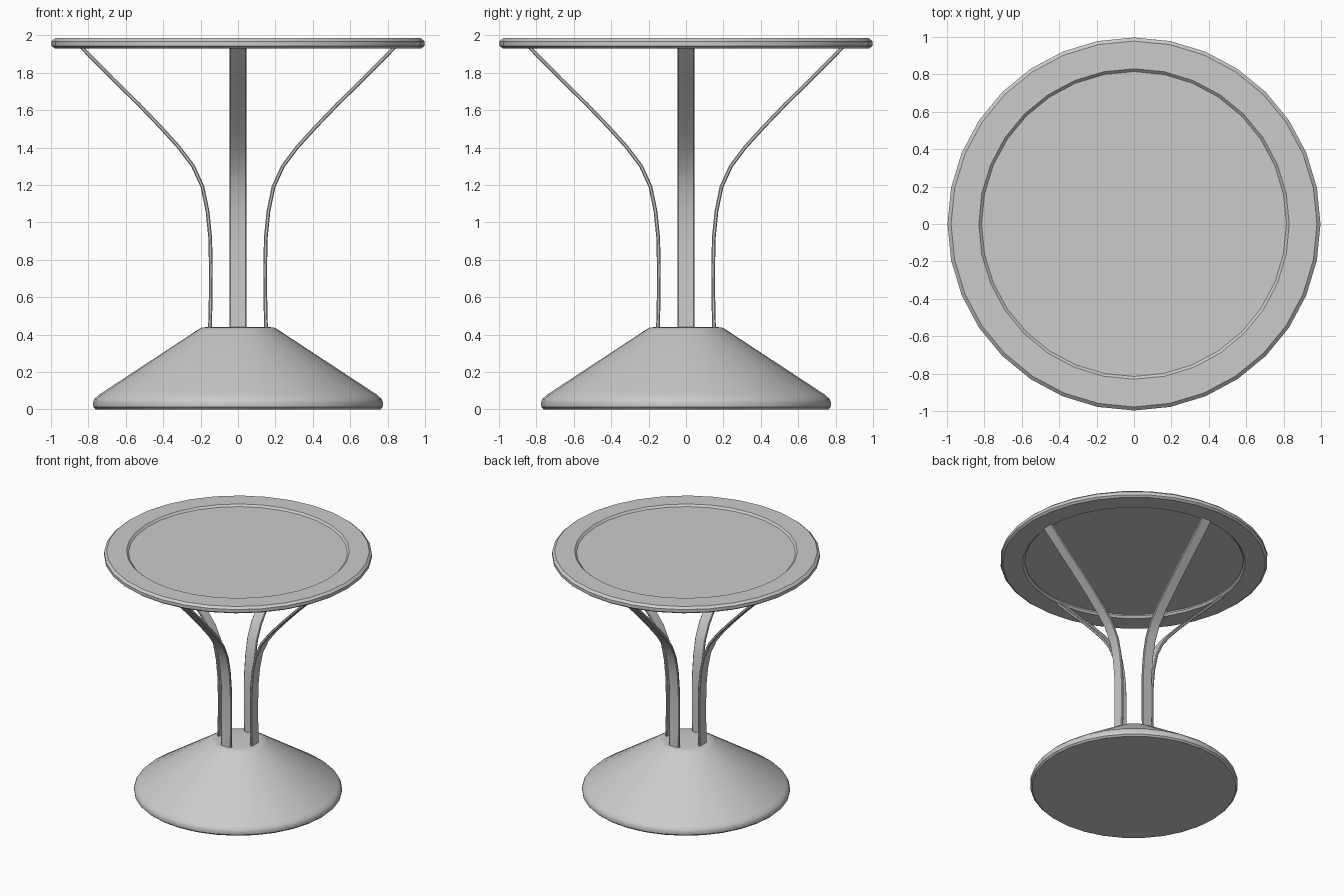
import bpy, bmesh, math
from mathutils import Vector

if "Cube" in bpy.data.objects:
    bpy.data.objects.remove(bpy.data.objects["Cube"])

SIDES = 32


def finish(name, bm, angle=30):
    bmesh.ops.recalc_face_normals(bm, faces=bm.faces[:])
    mesh = bpy.data.meshes.new(name)
    bm.to_mesh(mesh)
    bm.free()
    obj = bpy.data.objects.new(name, mesh)
    bpy.context.collection.objects.link(obj)
    bpy.ops.object.select_all(action='DESELECT')
    obj.select_set(True)
    bpy.context.view_layer.objects.active = obj
    bpy.ops.object.shade_smooth_by_angle(angle=math.radians(angle))
    return obj


def lathe(name, profile, closed=False):
    """Turn an (r, z) profile round z; open profiles get flat end caps."""
    bm = bmesh.new()
    rings = [[bm.verts.new((r * math.cos(2 * math.pi * i / SIDES),
                            r * math.sin(2 * math.pi * i / SIDES), z))
              for i in range(SIDES)] for r, z in profile]
    pairs = list(zip(rings, rings[1:]))
    if closed:
        pairs.append((rings[-1], rings[0]))
    else:
        bm.faces.new(rings[0])
        bm.faces.new(rings[-1])
    for a, b in pairs:
        for i in range(SIDES):
            j = (i + 1) % SIDES
            bm.faces.new((a[i], a[j], b[j], b[i]))
    return finish(name, bm)


def leg(name, path, width, thick, turn):
    """Sweep a flat bar with chamfered corners along an (r, z) path."""
    pts = [Vector(p) for p in path]
    w, t, c = width / 2, thick / 2, 0.005
    section = [(-t, -w + c), (-t + c, -w), (t - c, -w), (t, -w + c),
               (t, w - c), (t - c, w), (-t + c, w), (-t, w - c)]
    bm = bmesh.new()
    loops = []
    for i, p in enumerate(pts):
        d = (pts[min(i + 1, len(pts) - 1)] - pts[max(i - 1, 0)]).normalized()
        n = Vector((d.y, -d.x))
        if i == len(pts) - 1:            # level cut under the table top
            n = Vector((1 / d.y, 0))
        loops.append([bm.verts.new((p.x + n.x * u, v, p.y + n.y * u))
                      for u, v in section])
    for a, b in zip(loops, loops[1:]):
        for i in range(8):
            j = (i + 1) % 8
            bm.faces.new((a[i], a[j], b[j], b[i]))
    bm.faces.new(loops[0])
    bm.faces.new(loops[-1])
    obj = finish(name, bm)
    obj.rotation_euler.z = turn


# Conical base with rounded edges
lathe("base", [(0.76, 0), (0.773, 0.012), (0.776, 0.035), (0.768, 0.055),
               (0.745, 0.077), (0.215, 0.425), (0.195, 0.437), (0.165, 0.44)])

# Table top rim with chamfered edges
lathe("top_rim", [(0.815, 1.945), (0.83, 1.93), (0.98, 1.93), (0.997, 1.943),
                  (0.997, 1.968), (0.978, 1.985), (0.83, 1.985), (0.815, 1.97)],
      closed=True)

# Thin panel set into the rim
lathe("top_panel", [(0.82, 1.955), (0.82, 1.97)])

# Four flared legs
path = [(0.15, 0.42), (0.146, 0.6), (0.145, 0.76), (0.149, 0.92),
        (0.163, 1.06), (0.19, 1.19), (0.24, 1.3), (0.315, 1.4),
        (0.41, 1.505), (0.53, 1.63), (0.665, 1.762), (0.835, 1.934)]
for k, side in enumerate(("right", "back", "left", "front")):
    leg(side + "_leg", path, 0.09, 0.02, k * math.pi / 2)
